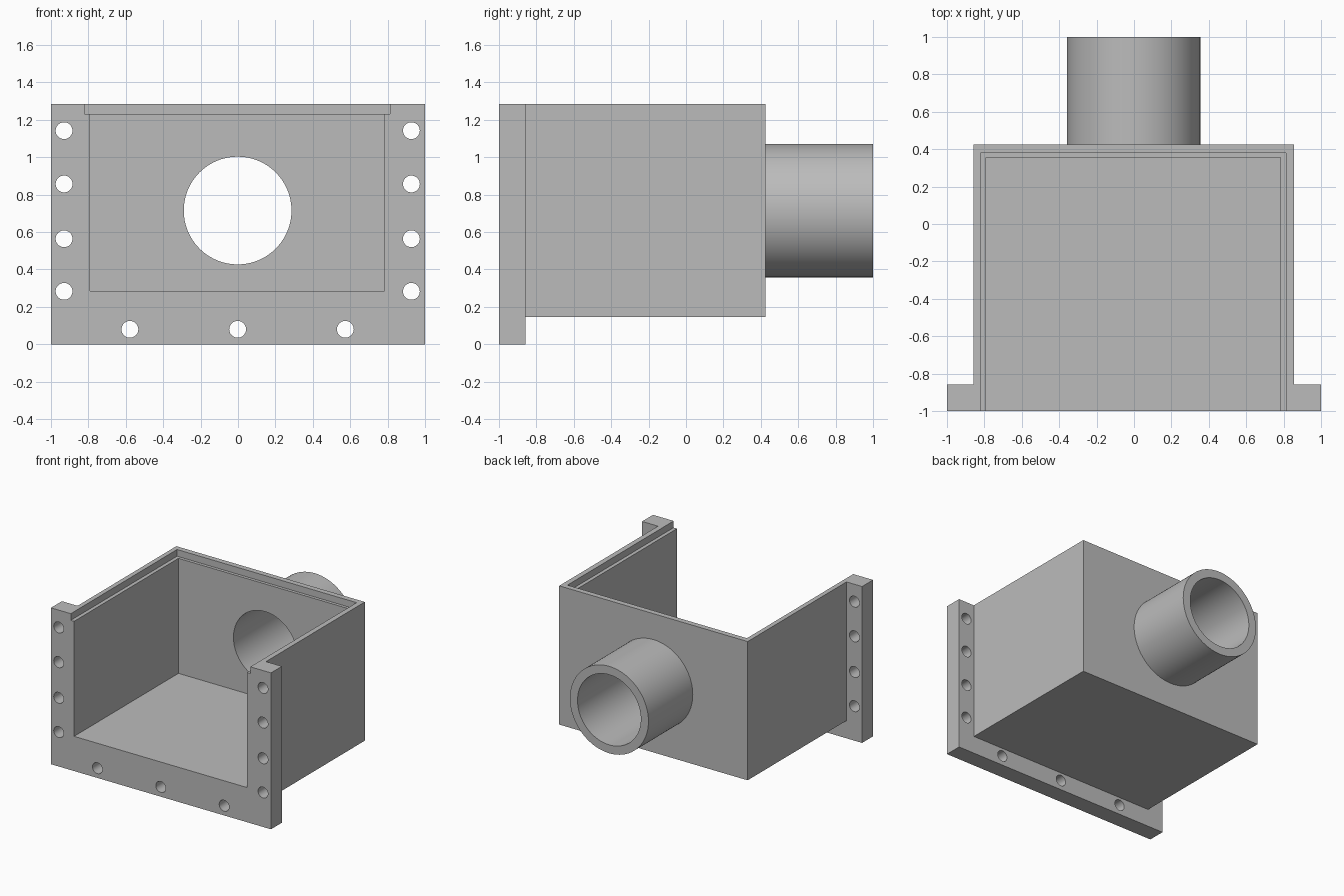
import bpy, math
from mathutils import Matrix

cube = bpy.data.objects.get("Cube")
if cube:
    bpy.data.objects.remove(cube, do_unlink=True)

grey = bpy.data.materials.new("plain grey")
grey.use_nodes = True
grey.diffuse_color = (0.5, 0.5, 0.5, 1)
grey.node_tree.nodes["Principled BSDF"].inputs["Base Color"].default_value = (0.5, 0.5, 0.5, 1)


def box(name, x, y, z):
    """Box between (min, max) pairs."""
    bpy.ops.mesh.primitive_cube_add(size=1)
    ob = bpy.context.object
    ob.name = name
    spans = (x, y, z)
    ob.data.transform(Matrix.Translation([(a + b) / 2 for a, b in spans])
                      @ Matrix.Diagonal([b - a for a, b in spans] + [1]))
    ob.data.materials.append(grey)
    return ob


def rod(name, x, z, radius, y, sides):
    """Cylinder along y."""
    bpy.ops.mesh.primitive_cylinder_add(vertices=sides, radius=radius, depth=y[1] - y[0])
    ob = bpy.context.object
    ob.name = name
    ob.data.transform(Matrix.Translation((x, sum(y) / 2, z)) @ Matrix.Rotation(math.pi / 2, 4, "X"))
    ob.data.materials.append(grey)
    return ob


def combine(body, other, operation):
    mod = body.modifiers.new(operation, "BOOLEAN")
    mod.operation = operation
    mod.solver = "EXACT"
    mod.object = other
    bpy.context.view_layer.objects.active = body
    bpy.ops.object.modifier_apply(modifier=mod.name)
    bpy.data.objects.remove(other, do_unlink=True)


TOP, FRONT = 1.285, -1.0
PIPE_Z = 0.715

# Outer housing with front flange and rear pipe
housing = box("housing", (-0.858, 0.855), (-0.93, 0.425), (0.145, TOP))
combine(housing, box("flange", (-1, 1), (FRONT, -0.858), (0, TOP)), "UNION")
combine(housing, rod("pipe", -0.002, PIPE_Z, 0.357, (0.39, 1), 96), "UNION")

# Open chamber, lid recess and pipe bore
combine(housing, box("chamber", (-0.79, 0.782), (-1.2, 0.355), (0.285, 1.5)), "DIFFERENCE")
combine(housing, box("lid_recess", (-0.82, 0.812), (-1.2, 0.38), (1.23, 1.5)), "DIFFERENCE")
combine(housing, rod("bore", -0.002, PIPE_Z, 0.288, (0.2, 1.2), 96), "DIFFERENCE")

# Bolt holes up both sides and along the bottom of the flange
holes = [(side, z) for side in (-0.93, 0.927) for z in (0.283, 0.564, 0.857, 1.142)]
holes += [(x, 0.08) for x in (-0.578, -0.002, 0.574)]
for x, z in holes:
    combine(housing, rod("bolt_hole", x, z, 0.045, (-1.2, -0.7), 32), "DIFFERENCE")

bpy.ops.object.select_all(action="DESELECT")
housing.select_set(True)
bpy.context.view_layer.objects.active = housing
bpy.ops.object.shade_smooth_by_angle(angle=math.radians(30))
